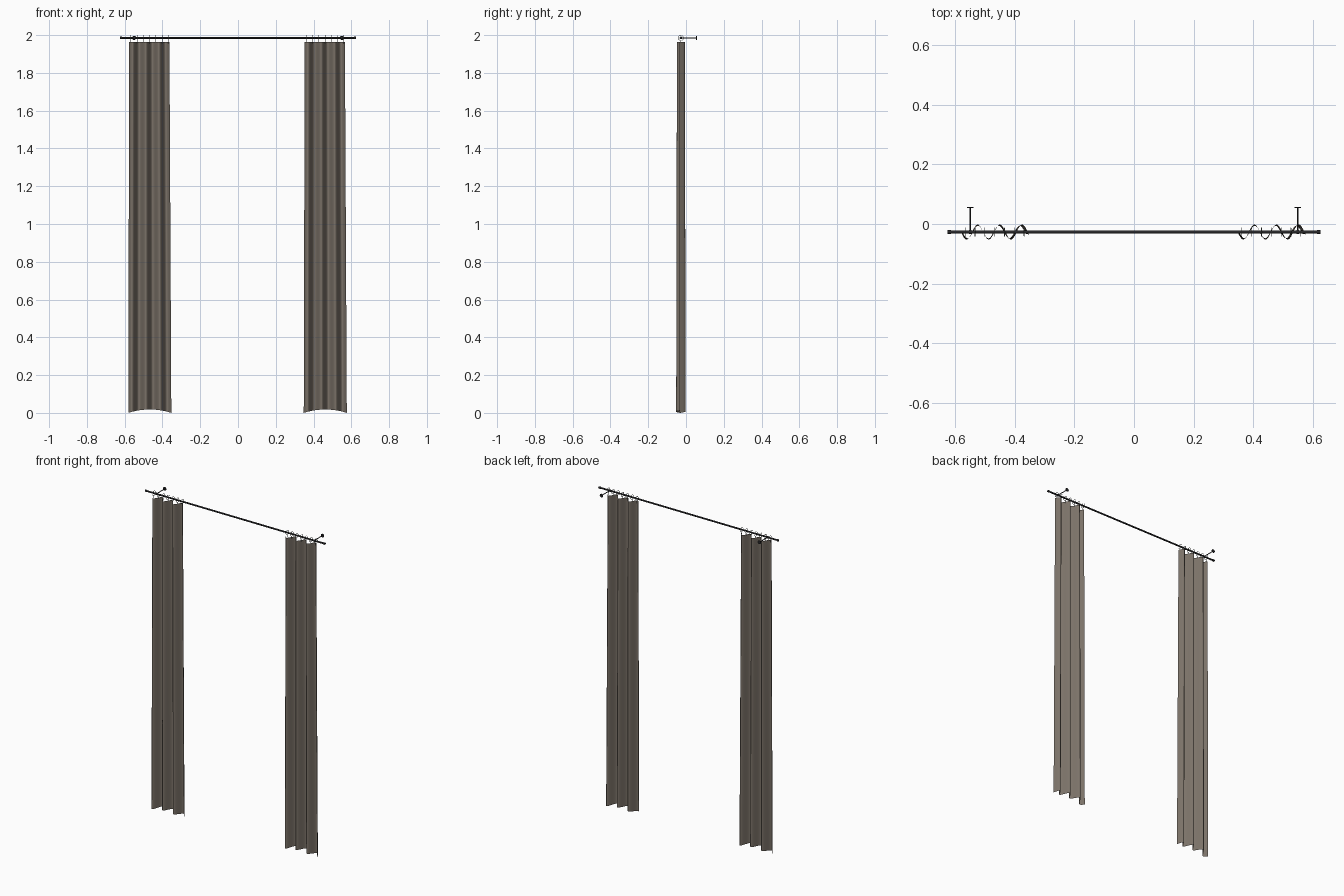
import bpy, bmesh, math
from mathutils import Vector

if "Cube" in bpy.data.objects:
    bpy.data.objects.remove(bpy.data.objects["Cube"])

ROD_Y, ROD_Z = -0.027, 1.985


def material(name, rgb):
    m = bpy.data.materials.new(name)
    m.diffuse_color = (*rgb, 1)
    m.use_nodes = True
    m.node_tree.nodes["Principled BSDF"].inputs["Base Color"].default_value = m.diffuse_color
    return m


CLOTH = material("cloth", (0.20, 0.17, 0.14))
IRON = material("dark_iron", (0.02, 0.02, 0.022))
STEEL = material("steel", (0.22, 0.24, 0.22))


def finish(obj, name, mat):
    obj.name = name
    obj.data.materials.append(mat)
    bpy.ops.object.shade_smooth_by_angle(angle=math.radians(40))
    return obj


def rod(name, a, b, r, mat, sides=16):
    a, b = Vector(a), Vector(b)
    d = b - a
    bpy.ops.mesh.primitive_cylinder_add(vertices=sides, radius=r, depth=d.length, location=(a + b) / 2,
                                        rotation=d.to_track_quat('Z', 'Y').to_euler())
    return finish(bpy.context.object, name, mat)


def curtain(name, x0):
    # pleated sheet: three waves, flaring slightly towards the hem
    nu, nv, waves = 96, 24, 3.05
    bm = bmesh.new()
    rows = []
    for j in range(nv + 1):
        t = j / nv                      # 0 at the top, 1 at the hem
        row = []
        for i in range(nu + 1):
            u = i / nu
            hem = 0.018 * (1 - (2 * u - 1) ** 2)
            x = x0 - 0.005 * t + u * (0.213 + 0.015 * t)
            y = -0.027 - (0.021 + 0.004 * t) * math.sin(2 * math.pi * waves * u)
            z = 1.963 * (1 - t) + hem * t
            row.append(bm.verts.new((x, y, z)))
        rows.append(row)
    for a, b in zip(rows, rows[1:]):
        for i in range(nu):
            bm.faces.new((a[i], b[i], b[i + 1], a[i + 1]))
    mesh = bpy.data.meshes.new(name)
    bm.to_mesh(mesh)
    bm.free()
    obj = bpy.data.objects.new(name, mesh)
    bpy.context.collection.objects.link(obj)
    bpy.ops.object.select_all(action='DESELECT')
    bpy.context.view_layer.objects.active = obj
    obj.select_set(True)
    finish(obj, name, CLOTH)


# Curtain rod
rod("curtain_rod", (-0.62, ROD_Y, ROD_Z), (0.62, ROD_Y, ROD_Z), 0.005, IRON)

for side, s in (("left", -1), ("right", 1)):
    # End cap
    rod(f"{side}_end_cap", (s * 0.615, ROD_Y, ROD_Z), (s * 0.626, ROD_Y, ROD_Z), 0.0065, IRON)
    # Wall bracket: arm, collar and plate
    bx = s * 0.55
    rod(f"{side}_bracket_arm", (bx, ROD_Y, ROD_Z), (bx, 0.056, ROD_Z), 0.0025, IRON)
    rod(f"{side}_bracket_collar", (bx - 0.004, ROD_Y, ROD_Z), (bx + 0.004, ROD_Y, ROD_Z), 0.007, IRON)
    rod(f"{side}_wall_plate", (bx, 0.054, ROD_Z), (bx, 0.057, ROD_Z), 0.011, IRON, 24)
    # Curtain panel (same panel both sides, shifted)
    x0 = -0.576 if s < 0 else 0.353
    curtain(f"{side}_curtain", x0)
    # Rings with short clips
    for k in range(7):
        x = x0 + 0.009 + 0.033 * k
        bpy.ops.mesh.primitive_torus_add(major_segments=24, minor_segments=8, major_radius=0.0138,
                                         minor_radius=0.0012, location=(x, ROD_Y, ROD_Z),
                                         rotation=(0, math.pi / 2, 0))
        finish(bpy.context.object, f"{side}_ring_{k + 1}", STEEL)
        rod(f"{side}_clip_{k + 1}", (x, ROD_Y, 1.972), (x, ROD_Y, 1.956), 0.0014, STEEL, 8)
